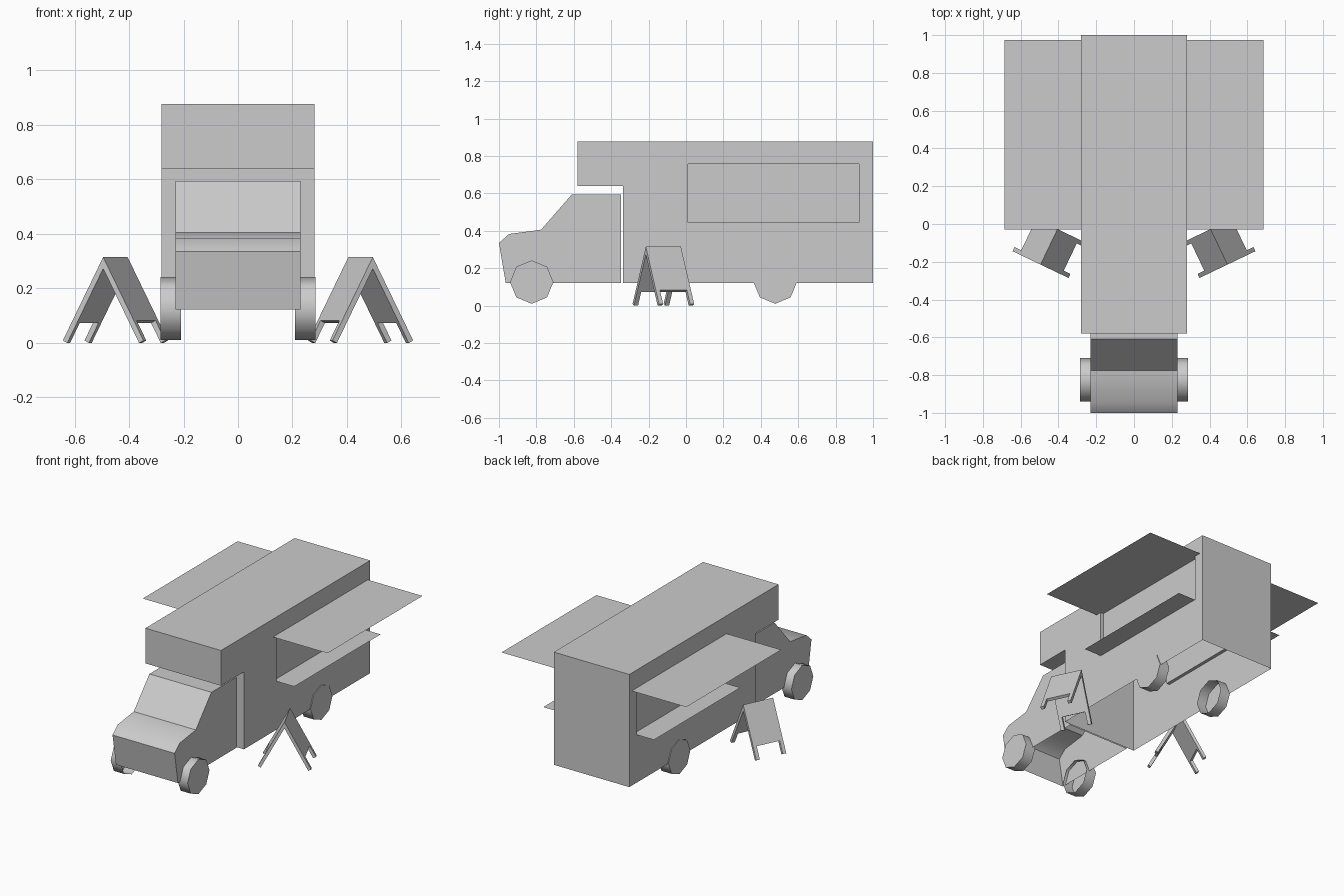
import bpy, bmesh
from math import cos, sin, pi, radians
from mathutils import Vector

if "Cube" in bpy.data.objects:
    bpy.data.objects.remove(bpy.data.objects["Cube"])

FLOOR, ROOF, HALF = 0.122, 0.877, 0.28
WIN_Y, WIN_Z = (0.01, 0.925), (0.445, 0.757)


def finish(name, bm, smooth=0):
    mesh = bpy.data.meshes.new(name)
    bm.to_mesh(mesh)
    bm.free()
    obj = bpy.data.objects.new(name, mesh)
    bpy.context.collection.objects.link(obj)
    if smooth:
        bpy.ops.object.select_all(action='DESELECT')
        obj.select_set(True)
        bpy.context.view_layer.objects.active = obj
        bpy.ops.object.shade_smooth_by_angle(angle=radians(smooth))
    return obj


def loft(bm, ring_a, ring_b):
    """Join two matching outlines into a closed solid."""
    a = [bm.verts.new(p) for p in ring_a]
    b = [bm.verts.new(p) for p in ring_b]
    n = len(a)
    bm.faces.new(a)
    bm.faces.new(b[::-1])
    for i in range(n):
        j = (i + 1) % n
        bm.faces.new((a[i], b[i], b[j], a[j]))
    bmesh.ops.recalc_face_normals(bm, faces=bm.faces)


def extrude_x(profile, x0, x1):
    bm = bmesh.new()
    loft(bm, [(x0, y, z) for y, z in profile], [(x1, y, z) for y, z in profile])
    return bm


def drop_faces(bm, test):
    faces = [f for f in bm.faces if test(f)]
    bmesh.ops.delete(bm, geom=faces, context='FACES')


def is_floor(f):
    return all(abs(v.co.z - FLOOR) < 1e-4 for v in f.verts)


def sheet(name, x0, x1, y0, y1, z):
    bm = bmesh.new()
    pts = [(x0, y0, z), (x1, y0, z), (x1, y1, z), (x0, y1, z)]
    face = bm.faces.new([bm.verts.new(p) for p in pts])
    if x1 < x0:
        face.normal_flip()
    finish(name, bm)


# Box body with an overhang above the cab, open underneath
bm = extrude_x([(-0.337, FLOOR), (1, FLOOR), (1, ROOF), (-0.58, ROOF),
                (-0.58, 0.641), (-0.337, 0.641)], -HALF, HALF)
drop_faces(bm, is_floor)

# Serving windows: slice the walls, then push the panels inward
cuts = [((0, y, 0), (0, 1, 0)) for y in WIN_Y] + [((0, 0, z), (0, 0, 1)) for z in WIN_Z]
for co, no in cuts:
    bmesh.ops.bisect_plane(bm, geom=bm.verts[:] + bm.edges[:] + bm.faces[:],
                           plane_co=co, plane_no=no)
for side in (-1, 1):
    panel = []
    for f in bm.faces:
        c = f.calc_center_median()
        if (abs(c.x - side * HALF) < 1e-4 and WIN_Y[0] < c.y < WIN_Y[1]
                and WIN_Z[0] < c.z < WIN_Z[1]):
            panel.append(f)
    new = bmesh.ops.extrude_face_region(bm, geom=panel)["geom"]
    bmesh.ops.delete(bm, geom=[f for f in panel if f.is_valid], context='FACES')
    for v in new:
        if isinstance(v, bmesh.types.BMVert):
            v.co.x -= side * 0.022
finish("body", bm)

# Cab with sloping windscreen and short rounded bonnet
bm = extrude_x([(-0.347, FLOOR), (-0.347, 0.595), (-0.61, 0.595), (-0.775, 0.406),
                (-0.946, 0.383), (-1, 0.335), (-0.964, FLOOR)], -0.23, 0.23)
drop_faces(bm, is_floor)
finish("cab", bm, 40)

for side, label in ((-1, "left"), (1, "right")):
    # Awning and counter
    sheet(f"awning_{label}", side * HALF, side * 0.685, -0.03, 0.975, WIN_Z[1])
    sheet(f"counter_{label}", side * HALF, side * 0.41, *WIN_Y, WIN_Z[0])

    # Eight-sided wheels, hollow on the inner side
    for y, end in ((-0.825, "front"), (0.477, "rear")):
        ring = [(y + 0.116 * sin(i * pi / 4), 0.126 + 0.116 * cos(i * pi / 4))
                for i in range(8)]
        bm = extrude_x(ring, side * 0.21, side * 0.285)
        drop_faces(bm, lambda f: len(f.verts) == 8
                   and abs(f.calc_center_median().x) < 0.25)
        finish(f"wheel_{end}_{label}", bm, 50)

    # Folding pavement sign: two leaning panels with short legs
    along = Vector((0.432, -0.902, 0))
    across = Vector((0.902, 0.432, 0))
    centre = Vector((0.45, -0.121, 0))
    top, foot, spread, thick, w = 0.315, 0.009, 0.164, 0.02, 0.104
    bm = bmesh.new()
    for lean in (-1, 1):
        slope = Vector((spread, foot - top))
        normal = Vector((top - foot, spread)).normalized()
        mitre = normal.x * thick / slope.length
        notch = 0.76
        outline = [(-w, 0), (w, 0), (w, 1), (w - 0.024, 1), (w - 0.024, notch),
                   (0.024 - w, notch), (0.024 - w, 1), (-w, 1)]

        def place(v, t, depth):
            if depth and t == 0:
                t = normal.x * thick / spread
            u = slope.x * t - normal.x * depth
            z = top + slope.y * t - normal.y * depth
            p = centre + along * v + across * (u * lean)
            return (side * p.x, p.y, z)

        loft(bm, [place(v, t, 0) for v, t in outline],
             [place(v, t, thick) for v, t in outline])
    finish(f"pavement_sign_{label}", bm)
